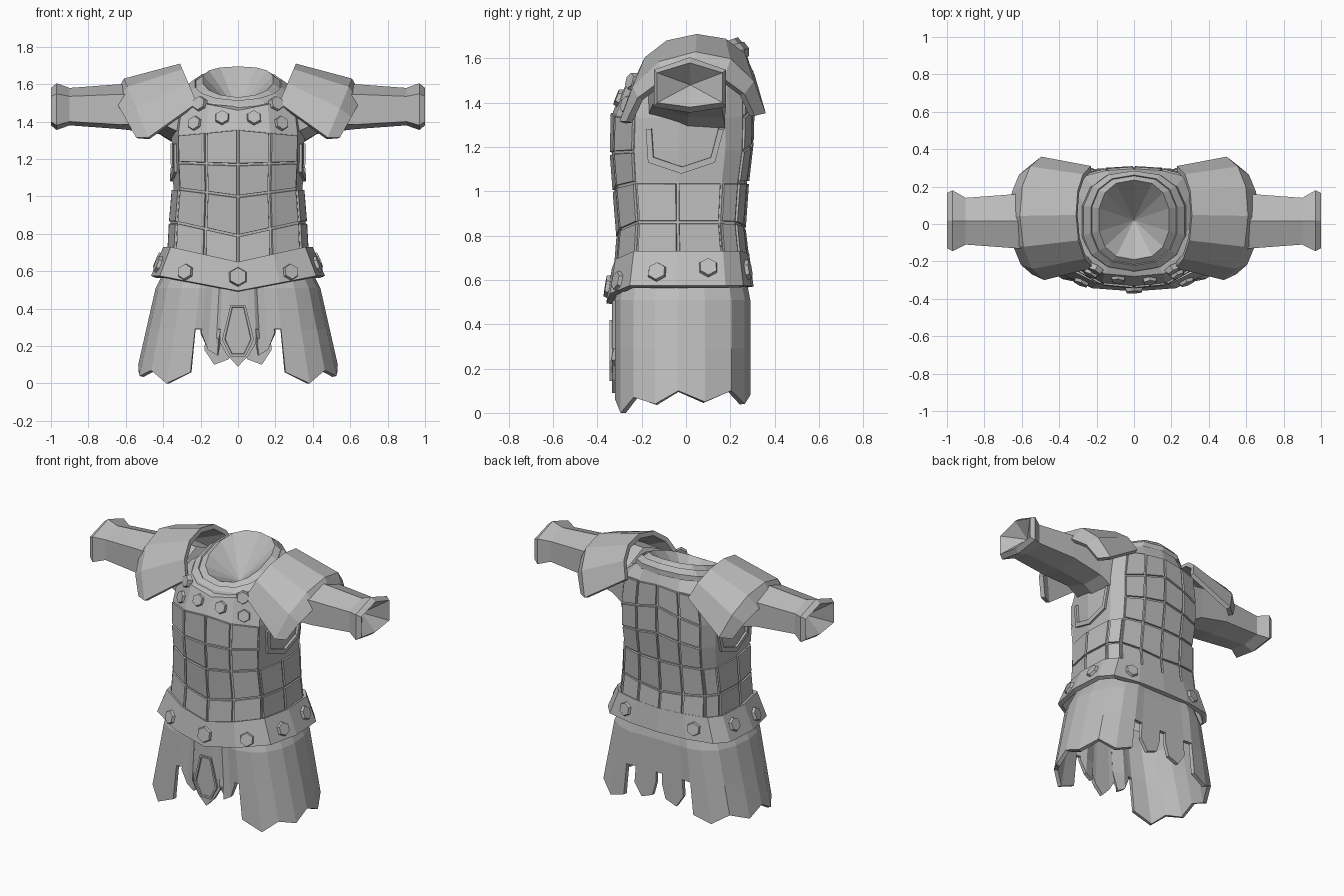
import bpy, bmesh
from math import sin, cos, pi, copysign
from mathutils import Vector
from mathutils.bvhtree import BVHTree

if "Cube" in bpy.data.objects:
    bpy.data.objects.remove(bpy.data.objects["Cube"])

grey = bpy.data.materials.new("plain grey")
grey.use_nodes = True
grey.diffuse_color = (0.5, 0.5, 0.5, 1)
grey.node_tree.nodes["Principled BSDF"].inputs["Base Color"].default_value = (0.5, 0.5, 0.5, 1)


def finish(bm, name, thick=0, offset=-1, mirror=False):
    """Turn a bmesh into an object, optionally thickened and mirrored."""
    mesh = bpy.data.meshes.new(name)
    bm.to_mesh(mesh)
    bm.free()
    mesh.materials.append(grey)
    ob = bpy.data.objects.new(name, mesh)
    bpy.context.collection.objects.link(ob)
    if thick:
        mod = ob.modifiers.new("thickness", 'SOLIDIFY')
        mod.thickness, mod.offset = thick, offset
    if mirror:
        ob.modifiers.new("mirror", 'MIRROR')


def loft(bm, rows, closed=True):
    """Skin quads between rows of points; return faces and verts by row."""
    vs = [[bm.verts.new(p) for p in r] for r in rows]
    n = len(rows[0])
    return [[bm.faces.new((a[i], a[(i + 1) % n], b[(i + 1) % n], b[i]))
             for i in range(n if closed else n - 1)] for a, b in zip(vs, vs[1:])], vs


def sink(bm, ring, point):
    """Close a ring with a fan to a sunken point."""
    apex = bm.verts.new(point)
    for a, b in zip(ring, ring[1:] + ring[:1]):
        bm.faces.new((a, b, apex))


# Body cross-section, half outline from front centre to back centre
HALF = [(0, -1), (.48, -.95), (.9, -.68), (1, -.05), (.97, .62), (.82, .86), (.44, .97), (0, 1)]
OUTLINE = HALF + [(-x, y) for x, y in HALF[-2:0:-1]]


def body_ring(hx, yf, yb, zf, zs, zb):
    ring = []
    for px, py in OUTLINE:
        end = zf if py < 0 else zb
        ring.append((px * hx, yf + (yb - yf) * (py + 1) / 2,
                     end + (zs - end) * min(1, abs(px) / .9)))
    return ring


def neck_ring(hx, yf, yb, zf, zb):
    """Rounded ring sloping up from front to back."""
    ring = []
    for i in range(len(OUTLINE)):
        a = 2 * pi * i / len(OUTLINE)
        px, py = (copysign(abs(v) ** .82, v) for v in (sin(a), -cos(a)))
        t = (py + 1) / 2
        ring.append((px * hx, yf + (yb - yf) * t, zf + (zb - zf) * t ** .8))
    return ring


# Torso with raised armour panels
bm = bmesh.new()
rows = [(.37, -.32, .28, .60, .68, .66), (.36, -.305, .26, .79, .86, .83),
        (.345, -.322, .275, 1.0, 1.04, 1.04), (.352, -.335, .297, 1.17, 1.18, 1.23),
        (.355, -.33, .30, 1.36, 1.33, 1.41), (.33, -.28, .295, 1.46, 1.52, 1.55)]
faces, _ = loft(bm, [body_ring(*r) for r in rows] + [neck_ring(.255, -.245, .27, 1.48, 1.63)])
panels = []
for r, line in enumerate(faces[:5]):
    for c, f in enumerate(line):
        col = min(c, 13 - c)
        if r < 2 or (r < 4 and col < 2) or col >= 5:
            panels.append(f)
bm.normal_update()
bmesh.ops.inset_individual(bm, faces=panels, thickness=.008, depth=0)
bmesh.ops.inset_individual(bm, faces=panels, thickness=.002, depth=.010)
torso_tree = BVHTree.FromBMesh(bm)
finish(bm, "torso")

# Collar with stepped rim and sunken neck opening
bm = bmesh.new()
collar = [(.285, -.258, .285, 1.465, 1.61), (.275, -.248, .285, 1.49, 1.645),
          (.235, -.222, .262, 1.513, 1.675), (.23, -.217, .257, 1.505, 1.668),
          (.19, -.19, .235, 1.53, 1.695)]
_, vs = loft(bm, [neck_ring(*r) for r in collar])
sink(bm, vs[-1], (0, .02, 1.45))
finish(bm, "collar")

# Belt
bm = bmesh.new()
loft(bm, [body_ring(*r) for r in [(.465, -.36, .305, .495, .575, .57),
                                  (.40, -.335, .285, .65, .73, .72)]])
bm.normal_update()
belt_tree = BVHTree.FromBMesh(bm)
finish(bm, "belt", .03)


def stud(bm, tree, origin, aim, radius=.05):
    """Six-sided rivet standing on the surface hit by a ray."""
    hit, normal, _, _ = tree.ray_cast(Vector(origin), Vector(aim))
    mat = normal.to_track_quat('Z', 'Y').to_matrix().to_4x4()
    mat.translation = hit + normal * .002
    bmesh.ops.create_cone(bm, cap_ends=True, segments=6, radius1=radius,
                          radius2=radius * .82, depth=.03, matrix=mat)


bm = bmesh.new()
for s in (-1, 1):
    for x, z in [(.085, 1.42), (.23, 1.39), (.205, 1.495)]:
        stud(bm, torso_tree, (s * x, -1, z), (0, 1, 0), .045)
finish(bm, "chest_studs")

bm = bmesh.new()
stud(bm, belt_tree, (0, -1, .57), (0, 1, 0), .057)
for s in (-1, 1):
    stud(bm, belt_tree, (s * .28, -1, .595), (0, 1, 0))
    stud(bm, belt_tree, (s * .25, 1, .645), (0, -1, 0))
    for y, z in [(-.13, .635), (.1, .655)]:
        stud(bm, belt_tree, (s, y, z), (-s, 0, 0))
finish(bm, "belt_studs")

# Skirt: hem points (x, y, z) grouped by flap, from front centre to back centre
FLAPS = [[(0, -.335, .09), (.06, -.335, .15), (.105, -.33, .22)],
         [(.125, -.315, .24), (.115, -.31, .15), (.17, -.305, .18), (.215, -.315, .27)],
         [(.255, -.32, .06), (.375, -.295, 0), (.468, -.237, .07), (.525, -.14, .04),
          (.545, -.035, .10), (.53, .085, .05), (.475, .205, .10), (.37, .265, .04),
          (.26, .29, .08)],
         [(.19, .285, .18), (.13, .285, .10), (.05, .285, .13), (.025, .285, .22)],
         [(0, .285, .22)]]


def skirt_point(p, z, tuck=1):
    """Flare with depth; tuck pulls the top edge under the belt."""
    flare = .80 + .20 * (.53 - z) / .48
    return Vector((p[0] * flare * tuck, p[1] * tuck, z))


bm = bmesh.new()
cols = [(p, i == len(f) - 1) for f in FLAPS for i, p in enumerate(f)]
grid = [[bm.verts.new(q) for q in (skirt_point(p, .63, .92), skirt_point(p, .51),
                                   skirt_point(p, .29), skirt_point(p, p[2]))]
        for p, _ in cols]
for (_, last), a, b in zip(cols, grid, grid[1:]):
    for k in range(2 if last else 3):
        bm.faces.new((a[k + 1], b[k + 1], b[k], a[k]))
finish(bm, "skirt", .025, -1, True)

# Raised ornament on the front flap
bm = bmesh.new()
shape = [(-.04, .42), (-.085, .235), (-.04, .145), (.04, .145), (.085, .235), (.04, .42)]
f = bm.faces.new([bm.verts.new((x, -.325, z)) for x, z in shape])
ext = bmesh.ops.extrude_face_region(bm, geom=[f])
top = [g for g in ext["geom"] if isinstance(g, bmesh.types.BMFace)]
bmesh.ops.translate(bm, verts=top[0].verts, vec=(0, -.02, 0))
bmesh.ops.recalc_face_normals(bm, faces=bm.faces)
bmesh.ops.inset_individual(bm, faces=top, thickness=.014, depth=0)
bmesh.ops.inset_individual(bm, faces=top, thickness=.003, depth=-.008)
finish(bm, "flap_ornament")

# Sleeves with flared cuffs and sunken ends; drop lowers the rear underside
SECTION = [(0, -1), (1, -.8), (1, .55), (0, 1), (-1, .55), (-1, -.8)]


def sleeve_ring(x, y0, y1, z0, z1, drop=0):
    return [(x, (y0 + y1) / 2 + (y1 - y0) / 2 * u,
             (z0 + z1) / 2 + (z1 - z0) / 2 * v - (drop * u if v < 0 else 0))
            for u, v in SECTION]


bm = bmesh.new()
_, vs = loft(bm, [sleeve_ring(*r) for r in [
    (.31, -.17, .18, 1.27, 1.60, .04), (.42, -.15, .17, 1.335, 1.61, .03),
    (.63, -.13, .16, 1.36, 1.60), (.90, -.11, .14, 1.38, 1.58),
    (.97, -.145, .18, 1.355, 1.605), (1.0, -.13, .165, 1.38, 1.58)]])
sink(bm, vs[-1], (.90, .02, 1.48))
bmesh.ops.recalc_face_normals(bm, faces=bm.faces)
finish(bm, "sleeves", mirror=True)

# Shoulder guards: arched plates; arch is (front-to-back fraction, drop fraction)
ARCH = [(0, 1), (.09, .5), (.27, .14), (.52, 0), (.76, .1), (.92, .42), (1, .88)]


def guard_row(x, z, dx, dz, y0, y1):
    return [(x - dx * d, y0 + (y1 - y0) * t, z - dz * d) for t, d in ARCH]


bm = bmesh.new()
loft(bm, [guard_row(*r) for r in [(.31, 1.71, .09, .21, -.235, .31),
                                  (.61, 1.63, .13, .315, -.30, .36),
                                  (.665, 1.53, .12, .215, -.27, .31)]], closed=False)
bmesh.ops.recalc_face_normals(bm, faces=bm.faces)
if sum(f.normal.z for f in bm.faces) < 0:
    bmesh.ops.reverse_faces(bm, faces=bm.faces)
finish(bm, "shoulder_guards", .03, -1, True)

# Armhole trim hugging the side of the torso
bm = bmesh.new()
path = [(-.18, 1.28), (-.17, 1.13), (-.02, 1.08), (.13, 1.13), (.17, 1.28)]
bands = []
for k in (1, .86):
    line = []
    for y, z in path:
        y, z = y * k, 1.3 + (z - 1.3) * k
        hit = torso_tree.ray_cast(Vector((1, y, z)), Vector((-1, 0, 0)))[0]
        line.append((hit.x + .006, y, z))
    bands.append(line)
loft(bm, bands, closed=False)
bmesh.ops.recalc_face_normals(bm, faces=bm.faces)
finish(bm, "armhole_trim", .02, 0, True)
